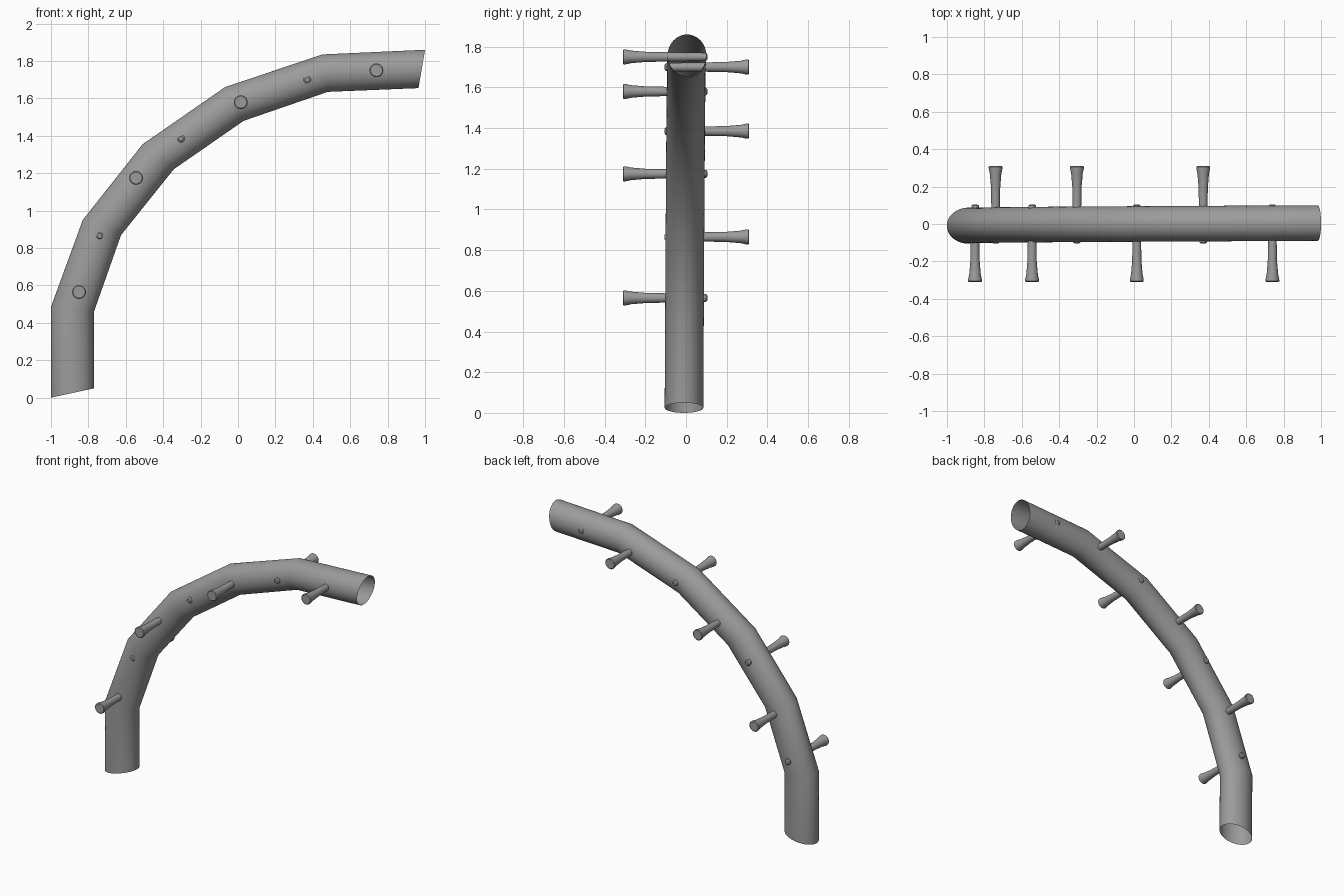
import bpy, bmesh, math
from mathutils import Vector

cube = bpy.data.objects.get("Cube")
if cube:
    bpy.data.objects.remove(cube, do_unlink=True)

grey = bpy.data.materials.new("plain grey")
grey.use_nodes = True
GREY = (0.33, 0.33, 0.33, 1)
grey.diffuse_color = GREY
grey.node_tree.nodes["Principled BSDF"].inputs["Base Color"].default_value = GREY


def loft(name, rings, sides, caps):
    """Skin elliptical rings, each given as centre and two half axes."""
    bm = bmesh.new()
    loops = []
    for centre, u, v in rings:
        angles = [math.tau * i / sides for i in range(sides)]
        loops.append([bm.verts.new(centre + u * math.cos(a) + v * math.sin(a))
                      for a in angles])
    for a, b in zip(loops, loops[1:]):
        for i in range(sides):
            j = (i + 1) % sides
            bm.faces.new((a[i], a[j], b[j], b[i]))
    if caps:
        bm.faces.new(loops[0][::-1])
        bm.faces.new(loops[-1])
    mesh = bpy.data.meshes.new(name)
    bm.to_mesh(mesh)
    bm.free()
    mesh.materials.append(grey)
    obj = bpy.data.objects.new(name, mesh)
    bpy.context.collection.objects.link(obj)
    bpy.ops.object.select_all(action="DESELECT")
    obj.select_set(True)
    bpy.context.view_layer.objects.active = obj
    bpy.ops.object.shade_smooth_by_angle(angle=math.radians(35))
    return obj


# Open bent tube: outer and inner bend points (x, z) of each mitred joint
outer = [(-1, 0), (-1, .485), (-.83, .95), (-.51, 1.355),
         (-.07, 1.66), (.45, 1.835), (1, 1.86)]
inner = [(-.77, .05), (-.77, .46), (-.625, .87), (-.345, 1.22),
         (.03, 1.48), (.48, 1.635), (.965, 1.655)]
rings = []
for i, ((ox, oz), (ix, iz)) in enumerate(zip(outer, inner)):
    centre_y = -0.01 + 0.015 * i / (len(outer) - 1)
    rings.append((Vector(((ox + ix) / 2, centre_y, (oz + iz) / 2)),
                  Vector(((ox - ix) / 2, 0, (oz - iz) / 2)),
                  Vector((0, -0.095, 0))))
loft("bent_tube", rings, 48, False)

# Flared pegs through the tube: (distance from the middle, radius)
peg_profile = [(-.105, .012), (-.098, .02), (.1, .023), (.2, .025),
               (.27, .031), (.298, .037), (.306, .037), (.31, .032)]


def peg(name, x, z, side):
    rings = [(Vector((x, side * d, z)), Vector((r, 0, 0)),
              Vector((0, 0, -side * r))) for d, r in peg_profile]
    loft(name, rings, 24, True)


front = [(-.85, .565), (-.545, 1.175), (.015, 1.58), (.74, 1.75)]
back = [(-.74, .865), (-.305, 1.385), (.37, 1.7)]
for label, side, spots in (("front", -1, front), ("back", 1, back)):
    for n, (x, z) in enumerate(spots, 1):
        peg(f"{label}_peg_{n}", x, z, side)
